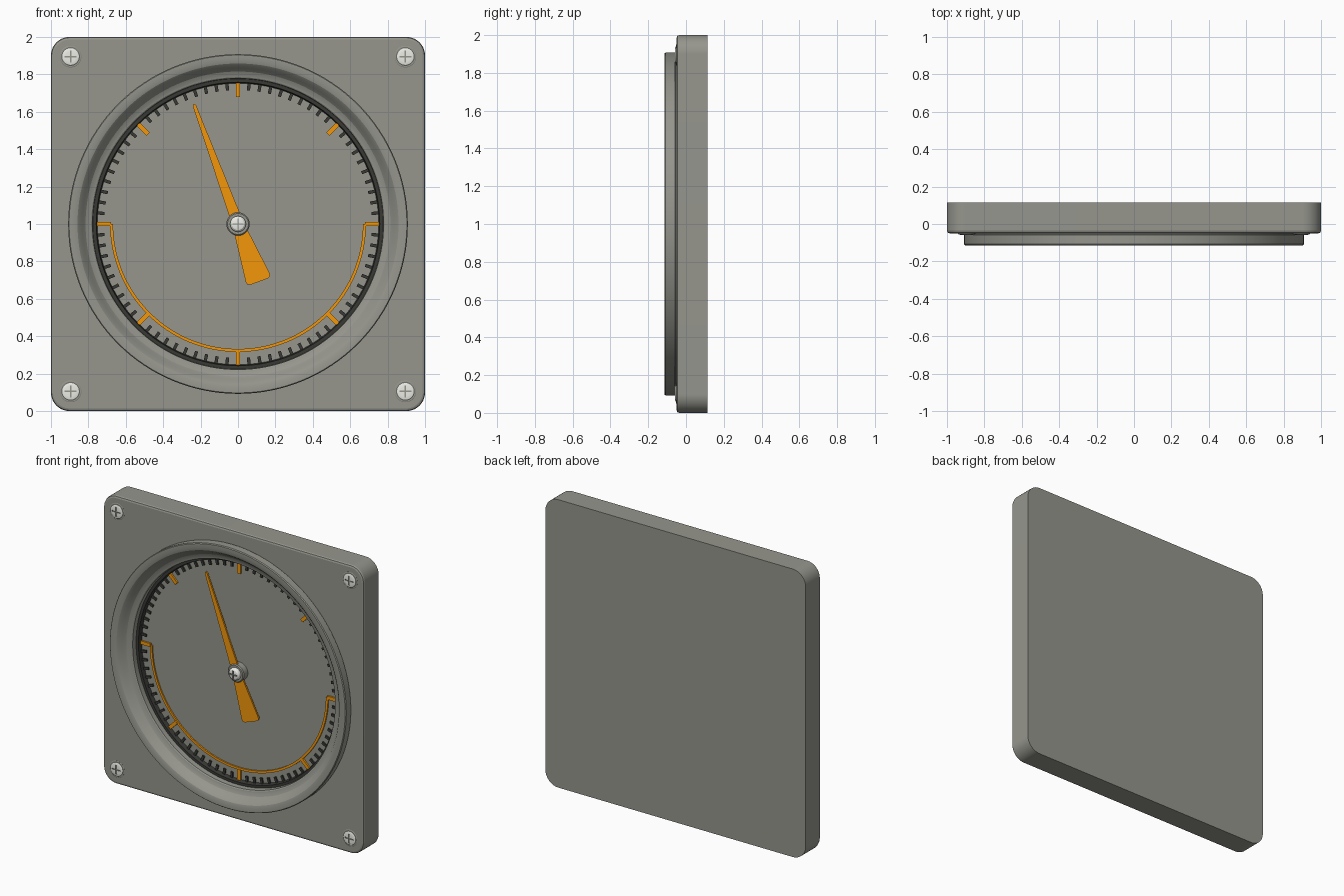
import bpy, bmesh, math
from math import sin, cos, pi, radians
from mathutils import Matrix, Vector

if "Cube" in bpy.data.objects:
    bpy.data.objects.remove(bpy.data.objects["Cube"])


def material(name, rgb):
    m = bpy.data.materials.new(name)
    m.diffuse_color = (*rgb, 1)
    m.use_nodes = True
    m.node_tree.nodes["Principled BSDF"].inputs["Base Color"].default_value = m.diffuse_color
    return m


ORANGE = material("orange", (0.9, 0.31, 0.003))
DARK = material("dark", (0.04, 0.04, 0.035))
STEEL = material("steel", (0.85, 0.85, 0.8))
GREY = material("warm_grey", (0.305, 0.305, 0.27))


def finish(bm, name, mat):
    bmesh.ops.recalc_face_normals(bm, faces=bm.faces)
    me = bpy.data.meshes.new(name)
    bm.to_mesh(me)
    bm.free()
    ob = bpy.data.objects.new(name, me)
    bpy.context.collection.objects.link(ob)
    me.materials.append(mat)
    return ob


def loft(name, loops, mat=GREY, closed=False):
    """Skin a row of equal point loops."""
    bm = bmesh.new()
    rows = [[bm.verts.new(p) for p in loop] for loop in loops]
    pairs = list(zip(rows, rows[1:])) + ([(rows[-1], rows[0])] if closed else [])
    for a, b in pairs:
        for i in range(len(a)):
            j = (i + 1) % len(a)
            bm.faces.new((a[i], a[j], b[j], b[i]))
    if not closed:
        bm.faces.new(rows[0])
        bm.faces.new(rows[-1])
    return finish(bm, name, mat)


def circle(r, y, n, cx=0, cz=1):
    return [(cx + r * cos(2 * pi * i / n), y, cz + r * sin(2 * pi * i / n)) for i in range(n)]


def lathe(name, profile, mat=GREY, n=96, closed=False, cx=0, cz=1):
    return loft(name, [circle(r, y, n, cx, cz) for r, y in profile], mat, closed)


def rounded_square(inset, y, n):
    k, r, pts = n // 4, 0.1 - inset, []
    for q in range(4):
        sx, sz = ((1, 1), (-1, 1), (-1, -1), (1, -1))[q]
        for i in range(k):
            a = pi / 2 * (q + i / (k - 1))
            pts.append((sx * 0.9 + r * cos(a), y, 1 + sz * 0.9 + r * sin(a)))
    return pts


def prism(name, pts, y0, y1, mat=GREY):
    return loft(name, [[(x, y, z) for x, z in pts] for y in (y0, y1)], mat)


def ticks(name, angles, r0, r1, width, y0, y1, mat):
    """Radial bars joined in one mesh."""
    bm = bmesh.new()
    for a in angles:
        m = (Matrix.Translation((0, (y0 + y1) / 2, 1)) @ Matrix.Rotation(a, 4, 'Y')
             @ Matrix.Translation((0, 0, (r0 + r1) / 2))
             @ Matrix.Diagonal((width, abs(y1 - y0), r1 - r0, 1)))
        bmesh.ops.create_cube(bm, size=1, matrix=m)
    return finish(bm, name, mat)


DIAL = 0.02   # depth of the recessed dial

# housing: rounded square with chamfered front and a round dial recess
N = 96
loft("housing", [rounded_square(0, 0.115, N), rounded_square(0, -0.036, N),
                 rounded_square(0.004, -0.046, N), rounded_square(0.014, -0.05, N),
                 circle(0.80, -0.05, N), circle(0.80, DIAL, N)])

# bezel ring sloping in to the dial
lathe("bezel", [(0.90, -0.048), (0.90, -0.056), (0.908, -0.058), (0.908, -0.108),
                (0.903, -0.114), (0.875, -0.114), (0.858, -0.109), (0.845, -0.098),
                (0.832, -0.08), (0.815, -0.062), (0.795, -0.052), (0.785, -0.05),
                (0.778, -0.045), (0.775, DIAL), (0.81, DIAL), (0.81, -0.048)],
      n=128, closed=True)

# dial markings
lathe("dial_rim", [(0.778, DIAL), (0.778, -0.01), (0.758, -0.01), (0.752, DIAL)],
      DARK, 128, closed=True)
ticks("minor_ticks", [radians(4.5 * i) for i in range(80) if i % 10],
      0.716, 0.757, 0.017, DIAL + 0.003, DIAL - 0.01, DARK)
ticks("major_ticks", [pi / 4 * i for i in range(8)],
      0.68, 0.757, 0.024, DIAL + 0.003, DIAL - 0.012, ORANGE)

# lower half warning arc
loops = []
for i in range(65):
    a = pi + pi * i / 64
    loops.append([(r * cos(a), y, 1 + r * sin(a)) for r, y in
                  ((0.668, DIAL + 0.003), (0.684, DIAL + 0.003),
                   (0.684, DIAL - 0.01), (0.668, DIAL - 0.01))])
loft("warning_arc", loops, ORANGE)

# needle with flared tail
half = [(0.004, 0.682), (0.009, 0.672), (0.031, 0), (0.068, -0.305), (0.065, -0.32), (0.05, -0.328)]
outline = half + [(-x, z) for x, z in reversed(half)]
t = radians(20.2)
prism("needle", [(x * cos(t) - z * sin(t), 1 + x * sin(t) + z * cos(t)) for x, z in outline],
      -0.008, -0.02, ORANGE)

# hub
lathe("hub_collar", [(0.062, DIAL + 0.002), (0.062, -0.022), (0.056, -0.028), (0.04, -0.028)], n=48)


def cross_head(name, r, y, height, cx, cz):
    """Domed fastener head with a cross recess."""
    top = y - height
    ob = lathe(name, [(r, y + 0.01), (r, y - height * 0.45), (r * 0.93, y - height * 0.72),
                      (r * 0.78, y - height * 0.92), (r * 0.6, top)], STEEL, 48, cx=cx, cz=cz)
    w, l = r * 0.09, r * 0.68
    quarter = [(l, -w), (l, w), (w, w)]
    pts = []
    for q in range(4):
        c, s = round(cos(q * pi / 2)), round(sin(q * pi / 2))
        pts += [(cx + x * c - z * s, cz + x * s + z * c) for x, z in quarter]
    cutter = prism("cross_cutter", pts, top + 0.008, top - 0.02, GREY)
    mod = ob.modifiers.new("recess", 'BOOLEAN')
    mod.operation, mod.object, mod.solver = 'DIFFERENCE', cutter, 'EXACT'
    mod.material_mode = 'TRANSFER'
    bpy.context.view_layer.objects.active = ob
    bpy.ops.object.modifier_apply(modifier=mod.name)
    bpy.data.objects.remove(cutter)


cross_head("hub_cap", 0.042, -0.024, 0.03, 0, 1)

# corner screws on washers
for sx in (-1, 1):
    for sz in (-1, 1):
        cx, cz = sx * 0.895, 1 + sz * 0.895
        lathe("screw_washer", [(0.058, -0.048), (0.058, -0.0505), (0.055, -0.052), (0.04, -0.052)],
              n=48, cx=cx, cz=cz)
        cross_head("screw", 0.047, -0.049, 0.009, cx, cz)

# smooth shading with sharp edges kept
bpy.ops.object.select_all(action='DESELECT')
for ob in bpy.context.scene.objects:
    ob.select_set(True)
    bpy.context.view_layer.objects.active = ob
bpy.ops.object.shade_smooth_by_angle(angle=radians(20))
